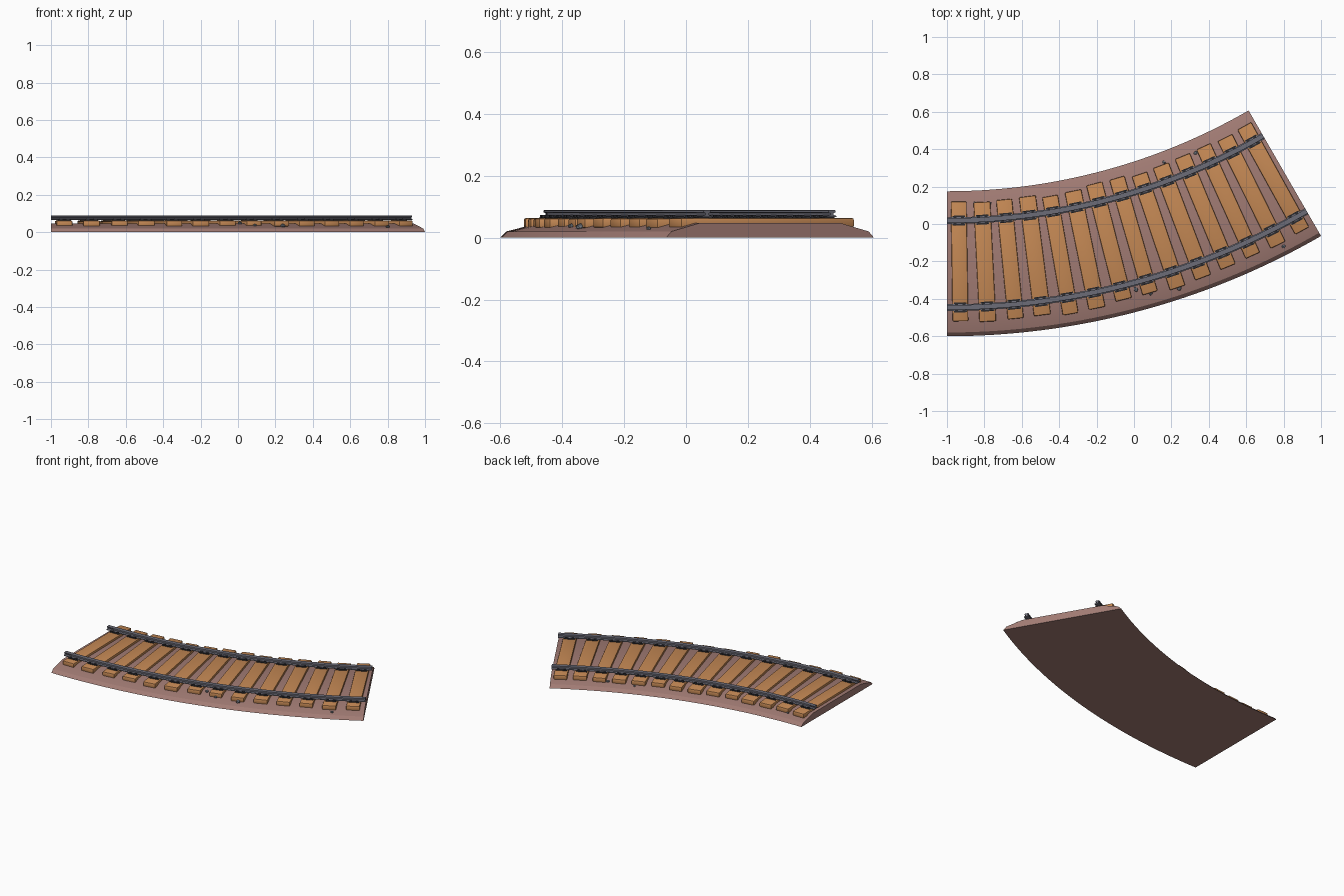
import bpy, bmesh, math, random
from mathutils import Matrix, Vector

if "Cube" in bpy.data.objects:
    bpy.data.objects.remove(bpy.data.objects["Cube"])

random.seed(4)
CX, CY = -1.0, 3.4            # centre of the curve
SWEEP = math.radians(30)
TIES = 14


def material(name, rgb):
    m = bpy.data.materials.new(name)
    m.diffuse_color = (*rgb, 1)
    m.use_nodes = True
    m.node_tree.nodes["Principled BSDF"].inputs["Base Color"].default_value = m.diffuse_color
    return m


BED = material("brown ballast", (0.36, 0.20, 0.175))
WOOD = material("tie wood", (0.56, 0.25, 0.09))
STEEL = material("rail steel", (0.15, 0.15, 0.185))
IRON = material("dark iron", (0.025, 0.025, 0.03))
STONE = material("grey stone", (0.16, 0.18, 0.21))


def polar(r, a, z=0.0):
    return Vector((CX + r * math.sin(a), CY - r * math.cos(a), z))


def finish(bm, name, mat):
    bmesh.ops.recalc_face_normals(bm, faces=bm.faces)
    me = bpy.data.meshes.new(name)
    bm.to_mesh(me)
    bm.free()
    ob = bpy.data.objects.new(name, me)
    bpy.context.collection.objects.link(ob)
    me.materials.append(mat)
    return ob


def smooth(ob):
    bpy.context.view_layer.objects.active = ob
    ob.select_set(True)
    bpy.ops.object.shade_smooth_by_angle(angle=math.radians(30))
    ob.select_set(False)


def sweep(name, profile, mat, steps=42):
    """Sweep a closed (radius, z) profile along the curve."""
    bm = bmesh.new()
    rings = [[bm.verts.new(polar(r, SWEEP * i / steps, z)) for r, z in profile]
             for i in range(steps + 1)]
    n = len(profile)
    for a, b in zip(rings, rings[1:]):
        for k in range(n):
            bm.faces.new((a[k], a[(k + 1) % n], b[(k + 1) % n], b[k]))
    bm.faces.new(rings[0])
    bm.faces.new(rings[-1])
    ob = finish(bm, name, mat)
    smooth(ob)
    return ob


def place(r, a, z, turn=0.0):
    """Local x runs along the track, local y towards the curve centre."""
    return Matrix.Translation(polar(r, a, z)) @ Matrix.Rotation(a + turn, 4, 'Z')


def box(bm, mat, size, bevel=0.0):
    made = bmesh.ops.create_cube(bm, size=1, matrix=mat @ Matrix.Diagonal((*size, 1)))
    if bevel:
        edges = {e for v in made["verts"] for e in v.link_edges}
        bmesh.ops.bevel(bm, geom=list(edges), offset=bevel, segments=2,
                        profile=0.5, affect='EDGES')


# ballast bed with sloped shoulders
sweep("ballast_bed", [(3.225, 0), (4.0, 0), (3.98, 0.02), (3.875, 0.047),
                      (3.35, 0.047), (3.245, 0.02)], BED)

# two I-section rails
half = [(0.018, 0.066), (0.018, 0.070), (0.006, 0.073), (0.006, 0.079),
        (0.013, 0.081), (0.013, 0.087), (0.010, 0.089)]
RAILS = {"inner_rail": 3.382, "outer_rail": 3.847}
for name, r in RAILS.items():
    prof = [(r + x, z) for x, z in half] + [(r - x, z) for x, z in reversed(half)]
    sweep(name, prof, STEEL)

# wooden ties, slightly uneven, with chair plates and bolts under both rails
wood, plates = bmesh.new(), bmesh.new()
for i in range(TIES):
    a = SWEEP * (i + 0.5) / TIES
    turn = random.uniform(-0.008, 0.008)
    box(wood, place(3.61 + random.uniform(-0.012, 0.012), a,
                    0.0465 + random.uniform(-0.001, 0.001), turn),
        (0.087 + random.uniform(-0.004, 0.004), 0.64, 0.031), 0.006)
    for r in RAILS.values():
        box(plates, place(r, a, 0.0635), (0.068, 0.052, 0.007))
        for side in (-1, 1):
            for along in (-0.02, 0.02):
                m = place(r, a, 0.069) @ Matrix.Translation((along, side * 0.019, 0))
                box(plates, m, (0.016, 0.012, 0.008))
smooth(finish(wood, "wooden_ties", WOOD))
finish(plates, "rail_fasteners", IRON)

# loose stones on the shoulders: (x, y, size)
stones = bmesh.new()
for x, y, s in [(-0.85, 0.11, .010), (-0.77, 0.11, .009), (-0.22, 0.18, .010),
                (-0.33, -0.40, .010), (0.01, -0.35, .013), (0.09, -0.37, .011),
                (0.24, -0.34, .016), (0.80, -0.12, .010), (0.16, 0.33, .009),
                (0.33, 0.38, .011)]:
    r = math.hypot(x - CX, y - CY)
    edge = min(r - 3.225, 4.0 - r)
    z = min(0.047, 0.02 + (edge - 0.02) * 0.257)
    m = (Matrix.Translation((x, y, z + s * 0.3))
         @ Matrix.Rotation(random.uniform(0, 6), 4, 'Z')
         @ Matrix.Diagonal((1.2, 0.9, 0.7, 1)))
    bmesh.ops.create_icosphere(stones, subdivisions=1, radius=s, matrix=m)
finish(stones, "loose_stones", STONE)
